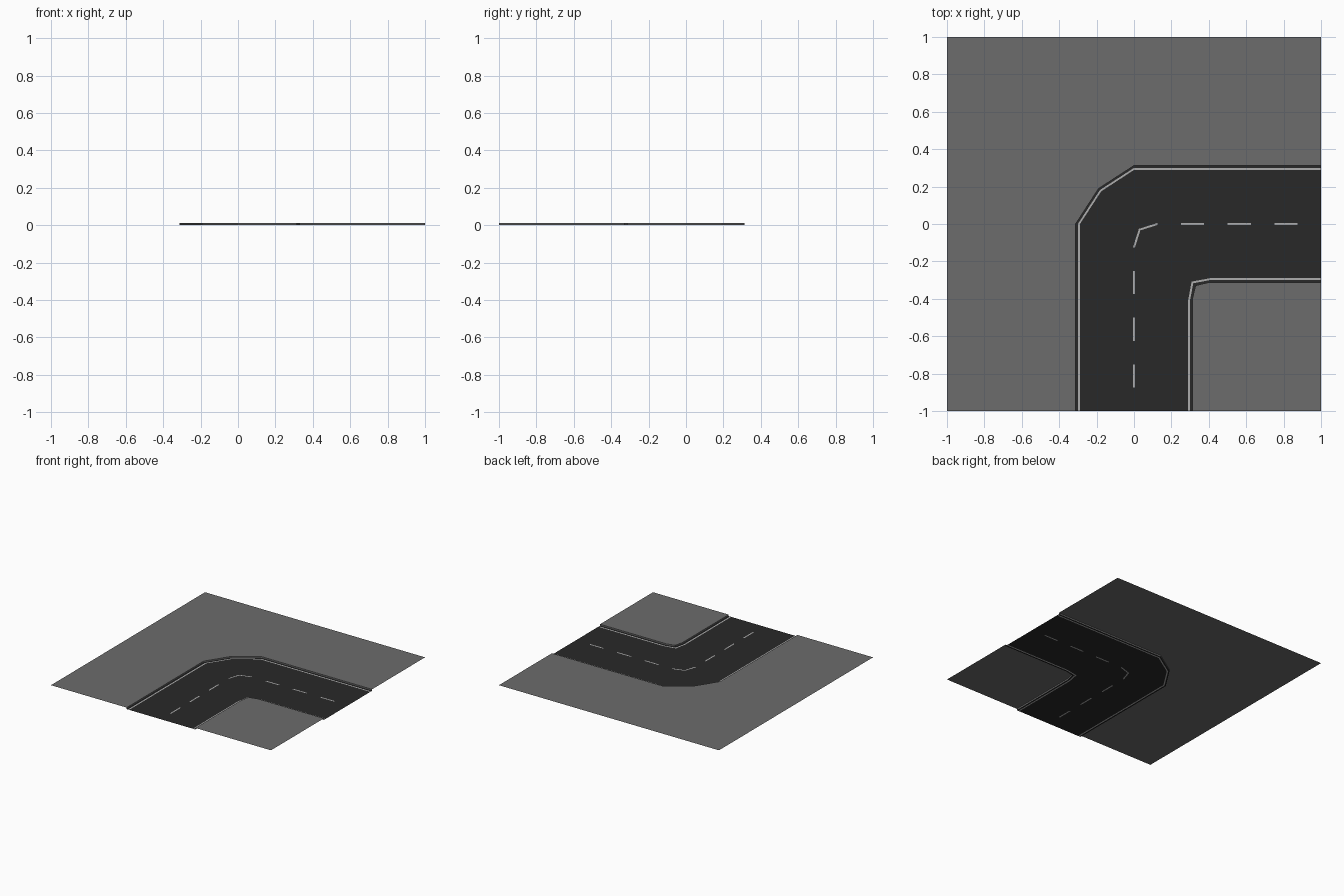
import bpy, bmesh

if "Cube" in bpy.data.objects:
    bpy.data.objects.remove(bpy.data.objects["Cube"])

CURB = 0.0125   # pavement height above the road


def material(name, v):
    m = bpy.data.materials.new(name)
    m.diffuse_color = (v, v, v, 1)
    m.use_nodes = True
    m.node_tree.nodes["Principled BSDF"].inputs["Base Color"].default_value = m.diffuse_color
    return m


PAVING = material("paving", 0.15)
ASPHALT = material("asphalt", 0.022)
PAINT = material("paint", 0.42)


def chain(x, bend, mid):
    """Line running up at x, bending at (mid, -mid), then running right."""
    half = [(x, -1), (x, bend)]
    return half + [(mid, -mid)] + [(-b, -a) for a, b in reversed(half)]


def add(name, polys, mat):
    bm = bmesh.new()
    for poly in polys:
        bm.faces.new([bm.verts.new(p) for p in poly])
    bmesh.ops.remove_doubles(bm, verts=bm.verts, dist=1e-5)
    bm.normal_update()
    for f in bm.faces:                      # flat faces look upwards
        if f.normal.z < -0.5:
            f.normal_flip()
    bmesh.ops.triangulate(bm, faces=[f for f in bm.faces if len(f.verts) > 4])
    me = bpy.data.meshes.new(name)
    bm.to_mesh(me)
    bm.free()
    me.materials.append(mat)
    ob = bpy.data.objects.new(name, me)
    bpy.context.collection.objects.link(ob)


def flat(pts, z=0.0):
    return [(x, y, z) for x, y in pts]


def strip(a, b):
    """Quads between two lines of equal length."""
    return [flat([a[i], b[i], b[i + 1], a[i + 1]]) for i in range(len(a) - 1)]


def wall(c):
    return [[(*p, 0), (*q, 0), (*q, CURB), (*p, CURB)] for p, q in zip(c, c[1:])]


# Lines across the road, from the outside of the bend to the inside
out_curb = chain(-0.3125, 0, -0.1895)
out_line_a = chain(-0.30, 0, -0.182)
out_line_b = chain(-0.289, 0, -0.175)
mid_a = chain(-0.0055, -0.125, 0.026)
mid_b = chain(0.0055, -0.125, 0.034)
in_line_b = chain(0.289, -0.41, 0.308)
in_line_a = chain(0.30, -0.406, 0.317)
in_curb = chain(0.3125, -0.40, 0.329)

# Pavements
add("outer_pavement", [flat(out_curb + [(1, 1), (-1, 1), (-1, -1)], CURB)], PAVING)
add("inner_pavement", [flat(in_curb + [(1, -1)], CURB)], PAVING)

# Curb faces, turned towards the road
add("outer_curb", wall(out_curb[::-1]), PAVING)
add("inner_curb", wall(in_curb), PAVING)

# Painted edge lines
add("outer_edge_line", strip(out_line_a, out_line_b), PAINT)
add("inner_edge_line", strip(in_line_b, in_line_a), PAINT)

# Centre line: painted dashes, with asphalt in the gaps
dashes, gaps = strip(mid_a[1:4], mid_b[1:4]), []
for i in range(7):
    y0, y1, w = -1 + i * 0.125, -0.875 + i * 0.125, 0.0055
    quad = [(-w, y0), (w, y0), (w, y1), (-w, y1)]
    group = dashes if i % 2 else gaps
    group += [flat(quad), flat([(-y, -x) for x, y in quad])]
add("centre_dashes", dashes, PAINT)

# Asphalt fills everything between the lines
add("road", gaps + strip(out_curb, out_line_a) + strip(in_line_a, in_curb)
    + [flat(out_line_b + mid_a[::-1]), flat(mid_b + in_line_b[::-1])], ASPHALT)
